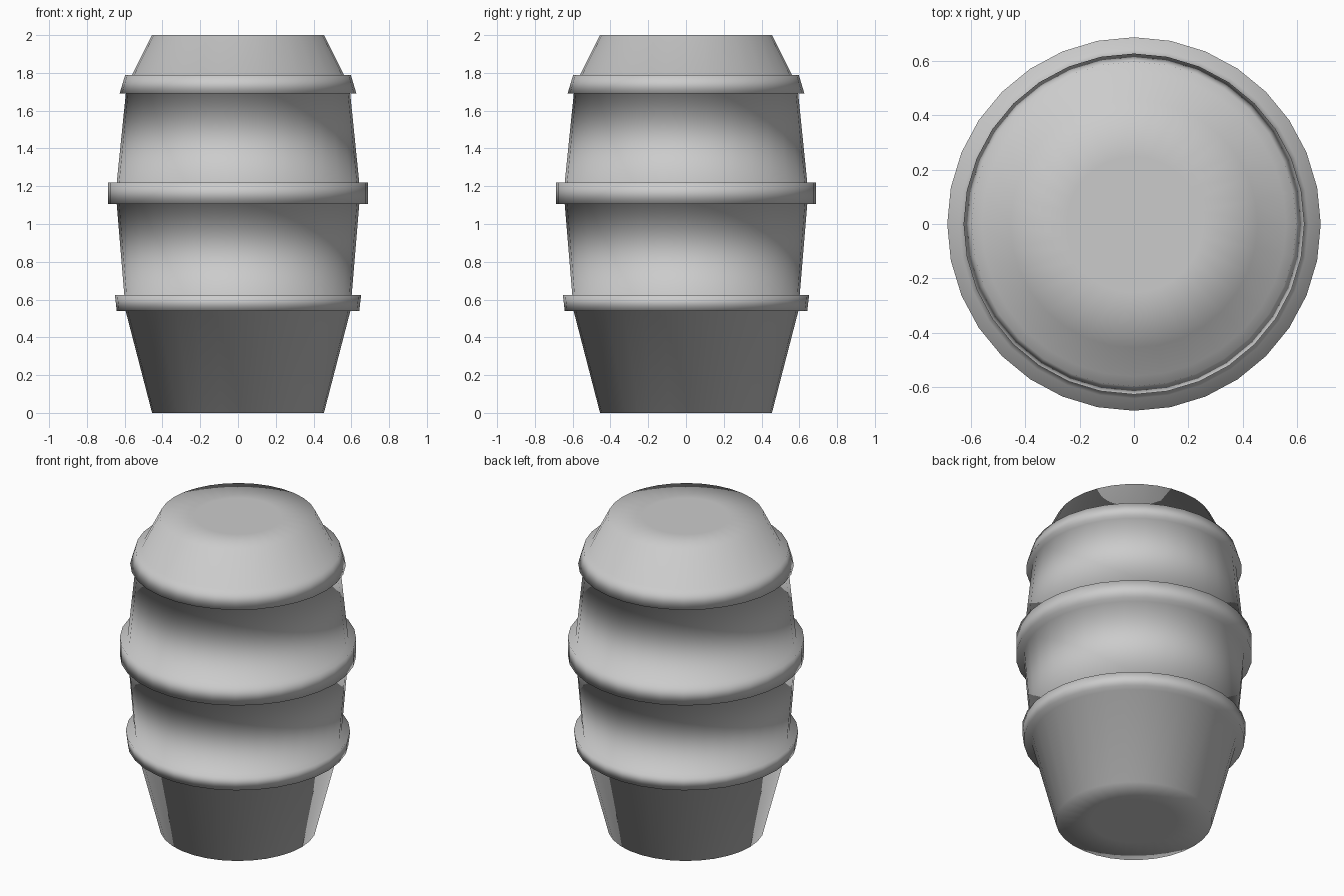
import bpy, bmesh
from math import cos, sin, pi

if "Cube" in bpy.data.objects:
    bpy.data.objects.remove(bpy.data.objects["Cube"])

SIDES = 32

# Half profile (radius, height) from bottom to top, with three raised hoops
profile = [
    (0.25, 0.0), (0.455, 0.0),
    (0.595, 0.54), (0.642, 0.54), (0.652, 0.625), (0.602, 0.625),   # lower hoop
    (0.642, 1.105), (0.687, 1.105), (0.687, 1.22), (0.642, 1.22),   # middle hoop
    (0.594, 1.69), (0.627, 1.69), (0.597, 1.79), (0.56, 1.79),      # upper hoop
    (0.455, 2.0), (0.25, 2.0),
]

# Barrel: profile turned around z, closed at both ends
bm = bmesh.new()
rings = []
for r, z in profile:
    rings.append([bm.verts.new((r * cos(2 * pi * i / SIDES), r * sin(2 * pi * i / SIDES), z))
                  for i in range(SIDES)])
for a, b in zip(rings, rings[1:]):
    for i in range(SIDES):
        j = (i + 1) % SIDES
        bm.faces.new((a[i], a[j], b[j], b[i]))
bm.faces.new(rings[0][::-1])
bm.faces.new(rings[-1])
for f in bm.faces:
    f.smooth = True

mesh = bpy.data.meshes.new("barrel")
bm.to_mesh(mesh)
bm.free()
barrel = bpy.data.objects.new("barrel", mesh)
bpy.context.collection.objects.link(barrel)
